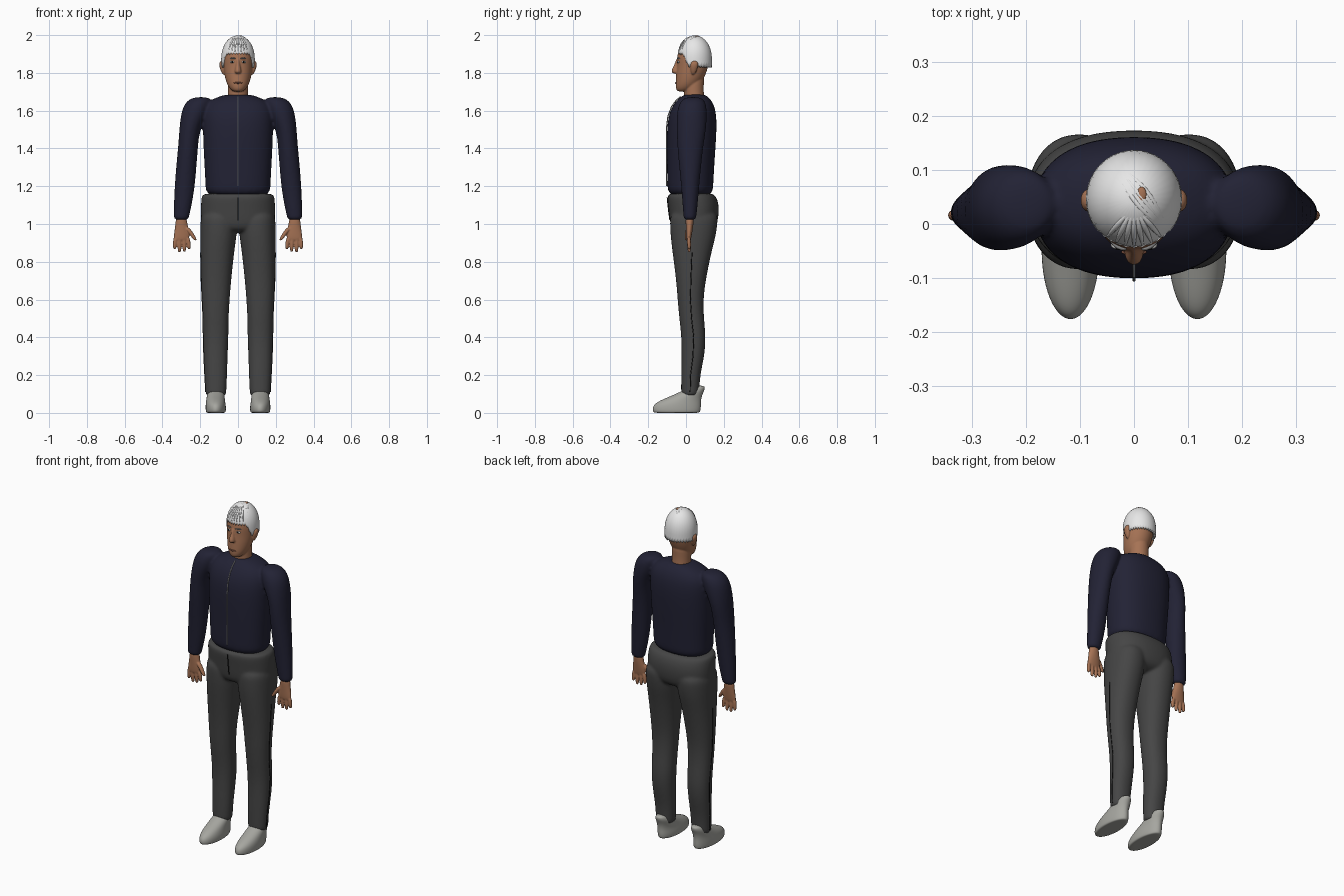
import bpy, bmesh, math
from math import sin, cos, pi, sqrt, hypot

cube = bpy.data.objects.get("Cube")
if cube:
    bpy.data.objects.remove(cube, do_unlink=True)


def material(name, r, g, b):
    m = bpy.data.materials.new(name)
    m.use_nodes = True
    m.diffuse_color = (r, g, b, 1)
    bsdf = next(n for n in m.node_tree.nodes if n.type == "BSDF_PRINCIPLED")
    bsdf.inputs["Base Color"].default_value = (r, g, b, 1)
    bsdf.inputs["Roughness"].default_value = 0.8
    return m


SKIN = material("brown skin", .38, .17, .09)
LIP = material("lip brown", .2, .08, .05)
HAIR = material("white hair", .8, .8, .8)
BROW = material("grey hair", .25, .25, .25)
NAVY = material("navy knit", .016, .016, .035)
CHARCOAL = material("charcoal cloth", .06, .06, .06)
BLACK = material("black thread", .006, .006, .006)
SHOE = material("pale grey leather", .38, .38, .35)
ZIP = material("zip grey", .3, .3, .3)
WHITE = material("eye white", .7, .7, .68)


def add_object(name, bm, mat):
    bmesh.ops.recalc_face_normals(bm, faces=bm.faces)
    me = bpy.data.meshes.new(name)
    bm.to_mesh(me)
    bm.free()
    me.materials.append(mat)
    me.shade_smooth()
    ob = bpy.data.objects.new(name, me)
    bpy.context.collection.objects.link(ob)
    return ob


def loft(bm, rows, side=1, power=2.0, n=24):
    """Closed skin through level rings given as z, x0, x1, y0, y1."""
    rings = []
    for z, x0, x1, y0, y1 in rows:
        ring = []
        for i in range(n):
            c, s = cos(2 * pi * i / n), sin(2 * pi * i / n)
            px = math.copysign(abs(c) ** (2 / power), c)
            py = math.copysign(abs(s) ** (2 / power), s)
            x = (x0 + x1) / 2 + px * (x1 - x0) / 2
            y = (y0 + y1) / 2 + py * (y1 - y0) / 2
            ring.append(bm.verts.new((side * x, y, z)))
        rings.append(ring)
    for a, b in zip(rings, rings[1:]):
        for i in range(n):
            j = (i + 1) % n
            bm.faces.new((a[i], a[j], b[j], b[i]))
    bm.faces.new(rings[0])
    bm.faces.new(rings[-1])


def both(rows):
    """Expand z, half width, y0, y1 into centred ring rows."""
    return [(z, -w, w, a, b) for z, w, a, b in rows]


def limb(points):
    """Expand x, y, z, radius into round ring rows."""
    return [(z, x - r, x + r, y - r, y + r) for x, y, z, r in points]


def fuse(ob, voxel, steps=5):
    """Round the lofts and blend them into one skin."""
    sub = ob.modifiers.new("round", "SUBSURF")
    sub.levels = sub.render_levels = 2
    rm = ob.modifiers.new("blend", "REMESH")
    rm.mode = "VOXEL"
    rm.voxel_size = voxel
    rm.use_smooth_shade = True
    sm = ob.modifiers.new("relax", "SMOOTH")
    sm.factor, sm.iterations = 0.5, steps


def tube(name, points, radius, mat, tips=1.0):
    cu = bpy.data.curves.new(name, "CURVE")
    cu.dimensions = "3D"
    cu.bevel_depth, cu.bevel_resolution = radius, 2
    cu.use_fill_caps = True
    sp = cu.splines.new("POLY")
    sp.points.add(len(points) - 1)
    for i, (p, co) in enumerate(zip(sp.points, points)):
        t = i / (len(points) - 1)
        p.co = (*co, 1)
        p.radius = tips + (1 - tips) * sin(pi * t)
    sp.use_smooth = True
    cu.materials.append(mat)
    ob = bpy.data.objects.new(name, cu)
    bpy.context.collection.objects.link(ob)
    bpy.ops.object.select_all(action="DESELECT")
    ob.select_set(True)
    bpy.context.view_layer.objects.active = ob
    bpy.ops.object.convert(target="MESH")


def ball(name, centre, size, mat):
    bm = bmesh.new()
    bmesh.ops.create_uvsphere(bm, u_segments=16, v_segments=10, radius=1)
    bmesh.ops.scale(bm, vec=size, verts=bm.verts)
    bmesh.ops.translate(bm, vec=centre, verts=bm.verts)
    add_object(name, bm, mat)


# Sweater: torso and both sleeves
torso = both([(1.14, .172, -.093, .14), (1.2, .173, -.1, .145), (1.3, .178, -.101, .15),
              (1.4, .184, -.102, .157), (1.5, .187, -.102, .163), (1.57, .188, -.094, .162),
              (1.62, .18, -.075, .153), (1.655, .15, -.05, .135), (1.675, .1, -.025, .115),
              (1.687, .06, -.008, .1)])
sleeve = [(1.672, .17, .22, .01, .065), (1.662, .14, .258, -.02, .095), (1.63, .145, .288, -.04, .108),
          (1.58, .16, .303, -.05, .112), (1.5, .204, .311, -.05, .107), (1.4, .212, .318, -.046, .09),
          (1.3, .22, .328, -.036, .08), (1.2, .228, .336, -.026, .07), (1.1, .244, .34, -.018, .062),
          (1.04, .259, .341, -.014, .055), (1.02, .261, .339, -.012, .053)]
bm = bmesh.new()
loft(bm, torso, power=2.3)
for s in (1, -1):
    loft(bm, sleeve, s)
fuse(add_object("sweater", bm, NAVY), .008)
tube("front_zip", [(0, r[3] - .002, r[0]) for r in torso[1:-1]], .003, ZIP)

# Trousers: hips and both legs
hips = both([(1.165, .18, -.088, .14), (1.15, .192, -.098, .155), (1.13, .196, -.1, .168),
             (1.08, .199, -.093, .178), (1.0, .196, -.085, .168), (.97, .17, -.07, .14),
             (.955, .1, -.04, .09)])
leg = [(1.08, .005, .195, -.085, .172), (1.0, .002, .2, -.086, .168), (.93, .008, .2, -.082, .157),
       (.85, .02, .199, -.072, .135), (.7, .036, .196, -.052, .104), (.6, .044, .191, -.045, .092),
       (.5, .05, .186, -.036, .095), (.4, .05, .185, -.024, .106), (.3, .055, .182, -.024, .098),
       (.2, .057, .177, -.026, .075), (.11, .062, .172, -.026, .07), (.085, .062, .172, -.026, .07)]
bm = bmesh.new()
loft(bm, hips, power=2.3)
for s in (1, -1):
    loft(bm, leg, s, power=2.2)
fuse(add_object("trousers", bm, CHARCOAL), .008)
tube("fly_seam", [(0, -.099, 1.14), (0, -.093, 1.08), (0, -.085, 1.02)], .003, BLACK)
for s in (1, -1):
    seam = [(s * (x1 - .001), (a + b) / 2, z) for z, x0, x1, a, b in leg[3:-1]]
    tube("side_seam", seam, .0025, BLACK)

# Shoes
shoe = [(0, .085, .15, -.12, .03), (0, .07, .165, -.165, .068), (.006, .064, .171, -.178, .077),
        (.03, .063, .172, -.178, .08), (.05, .066, .171, -.165, .08), (.07, .069, .168, -.128, .081),
        (.09, .071, .165, -.078, .085), (.108, .073, .162, -.04, .092), (.125, .08, .155, .0, .1),
        (.145, .095, .14, .05, .1)]
for s in (1, -1):
    bm = bmesh.new()
    loft(bm, shoe, s)
    sub = add_object("shoe", bm, SHOE).modifiers.new("round", "SUBSURF")
    sub.levels = sub.render_levels = 2
    for z, y in ((.086, -.075), (.1, -.045)):
        lace = [(s * (.117 + .006 * k), y + .0007 * k * k, z) for k in range(-3, 4)]
        tube("lace", lace, .003, BROW)

# Hands: palm, four fingers and a thumb
palm = [(1.045, .272, .328, -.004, .044), (1.0, .268, .332, -.002, .04), (.96, .256, .338, .0, .034),
        (.925, .256, .343, .002, .028), (.908, .262, .338, .006, .024)]
fingers = [(.268, .259, .866), (.289, .284, .852), (.311, .31, .85), (.331, .335, .866)]
for s in (1, -1):
    bm = bmesh.new()
    loft(bm, palm, s, n=16)
    for root, tip, end in fingers:
        loft(bm, limb([(root, .015, .935, .012), (tip, .016, .89, .011),
                       (tip, .017, end + .008, .0095), (tip, .018, end, .006)]), s, n=10)
    loft(bm, limb([(.272, .012, .985, .014), (.248, .008, .95, .014),
                   (.23, .004, .922, .011), (.224, .003, .912, .007)]), s, n=10)
    fuse(add_object("hand", bm, SKIN), .004, 3)

# Head: neck, skull, nose and ears
neck = both([(1.65, .056, -.01, .1), (1.69, .052, -.01, .094), (1.74, .054, -.012, .094),
             (1.8, .05, -.01, .1)])
skull = both([(1.7, .022, -.042, .01), (1.712, .04, -.053, .04), (1.735, .056, -.056, .07),
              (1.765, .067, -.054, .092), (1.8, .074, -.052, .108), (1.84, .078, -.048, .12),
              (1.88, .08, -.049, .124), (1.92, .076, -.04, .12), (1.96, .056, -.015, .1),
              (1.98, .03, .02, .07)])
nose = both([(1.88, .007, -.052, -.03), (1.845, .01, -.06, -.03), (1.815, .017, -.078, -.03),
             (1.802, .018, -.076, -.03), (1.795, .01, -.062, -.03)])
ear = [(1.79, .07, .08, .03, .045), (1.805, .07, .09, .026, .055), (1.835, .07, .1, .02, .066),
       (1.855, .07, .1, .024, .066), (1.865, .075, .09, .034, .056)]
bm = bmesh.new()
for part in (neck, skull, nose):
    loft(bm, part)
for s in (1, -1):
    loft(bm, ear, s, n=12)
fuse(add_object("head", bm, SKIN), .004, 3)

# Face details
ball("mouth", (0, -.052, 1.747), (.024, .006, .005), LIP)
for s in (1, -1):
    ball("eye", (s * .03, -.039, 1.858), (.013, .008, .006), WHITE)
    ball("iris", (s * .03, -.0445, 1.858), (.005, .004, .005), BLACK)
    brow = [(s * (.014 + .008 * k), -.047 + .0012 * k * k, 1.876 + .002 * sin(k)) for k in range(5)]
    tube("eyebrow", brow, .004, BROW, .4)

# Hair cap with a jagged hairline, high in front and low behind
HX, HY, MID, RISE, BASE = .089, .091, .046, .128, 1.87
N, LEVELS = 72, 12
bm = bmesh.new()
rings = []
for k in range(-1, LEVELS):
    ring = []
    for i in range(N):
        a = 2 * pi * i / N
        f = min(1, max(0, (-sin(a) - .3) / .45))
        edge = 1.832 + .068 * f * f * (3 - 2 * f) + (.008 if i % 2 else -.004)
        t = max(k, 0) / LEVELS
        z = edge + (BASE + RISE - edge) * sin(t * pi / 2)
        u = max(0, (z - BASE) / RISE)
        w = sqrt(1 - u ** 2.2) * (.84 if k < 0 else 1)
        ring.append(bm.verts.new((HX * w * cos(a), MID + HY * w * sin(a), z)))
    rings.append(ring)
for a, b in zip(rings, rings[1:]):
    for i in range(N):
        j = (i + 1) % N
        bm.faces.new((a[i], a[j], b[j], b[i]))
bm.faces.new(rings[-1])
add_object("hair", bm, HAIR)


def on_hair(x, y):
    u = min(.97, hypot(x / HX, (y - MID) / HY))
    return (x, y, BASE + RISE * (1 - u * u) ** (1 / 2.2) - .004)


# Fringe locks fanning forward, and a swoop from the crown
for k in range(-3, 4):
    lock = [on_hair(k * (.004 + .012 * t / 8), .02 - (.06 - .002 * k * k) * t / 8) for t in range(9)]
    tube("fringe_lock", lock, .006, HAIR, .4)
for k in range(3):
    swoop = [on_hair(-.035 + .08 * t / 10 + .008 * k, .1 - .1 * t / 10 + .012 * sin(pi * t / 10) * (k - 1))
             for t in range(11)]
    tube("crown_lock", swoop, .0055, HAIR, .3)
ball("bare_crown", (.014, .055, 1.994), (.009, .014, .004), SKIN)
